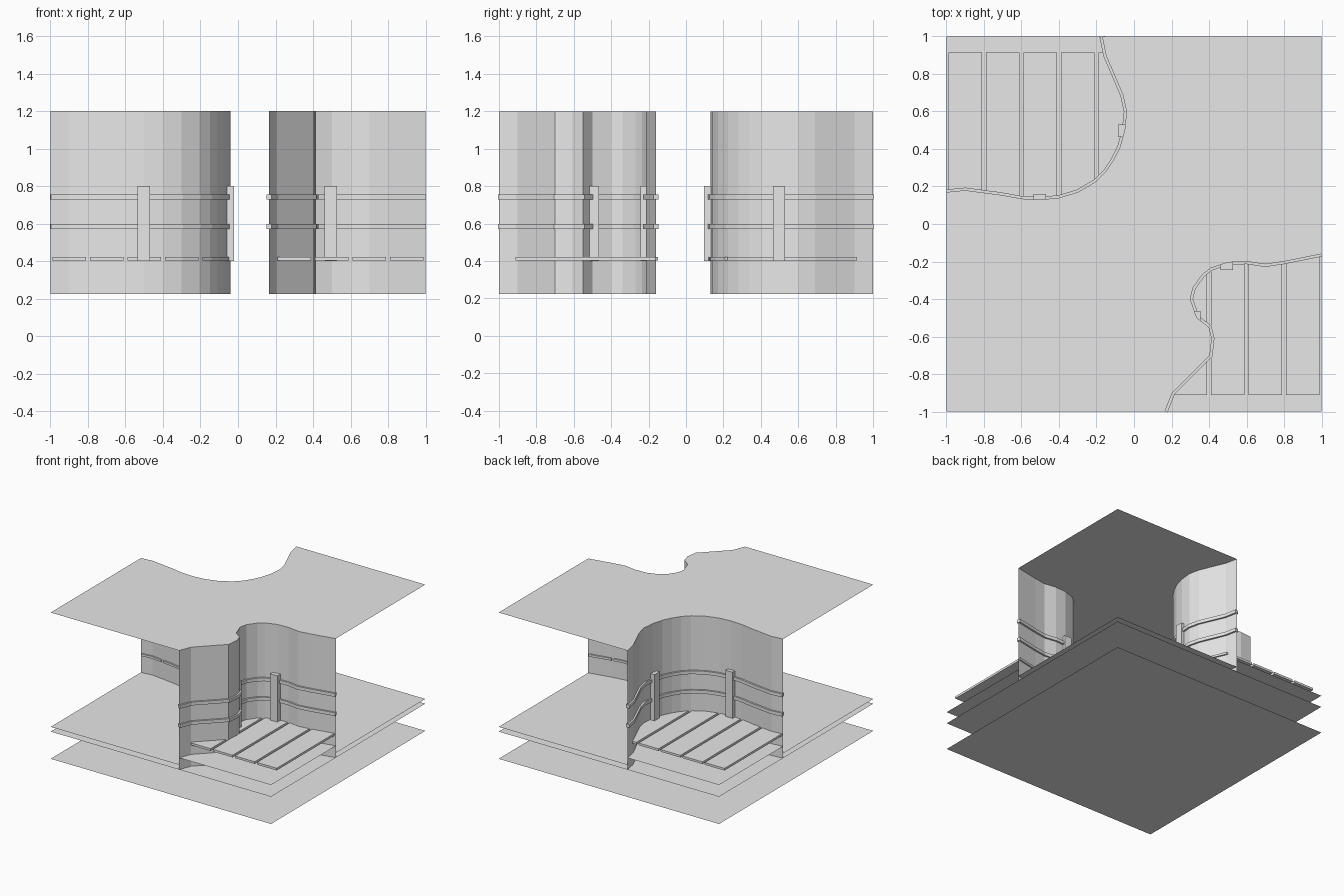
import bpy, bmesh
from mathutils import Vector

cube = bpy.data.objects.get("Cube")
if cube:
    bpy.data.objects.remove(cube)

grey = bpy.data.materials.new("light_grey")
grey.use_nodes = True
grey.diffuse_color = (0.8, 0.8, 0.8, 1)
grey.node_tree.nodes["Principled BSDF"].inputs["Base Color"].default_value = (0.8, 0.8, 0.8, 1)

# Wall paths: each cuts off one corner, with the corner on the right-hand side
back_path = [(-.17, 1), (-.15, .9), (-.06, .69), (-.04, .6), (-.05, .5), (-.075, .41),
             (-.11, .34), (-.15, .28), (-.205, .225), (-.3, .17), (-.4, .14),
             (-.5, .13), (-.6, .135), (-.71, .155), (-.9, .18), (-1, .17)]
front_path = [(.165, -1), (.205, -.9), (.405, -.7), (.415, -.61), (.4, -.55), (.335, -.5),
              (.3, -.4), (.315, -.34), (.365, -.27), (.41, -.235), (.5, -.205),
              (.6, -.2), (.7, -.215), (.8, -.2), (1, -.16)]


def finish(name, bm):
    bmesh.ops.recalc_face_normals(bm, faces=bm.faces)
    mesh = bpy.data.meshes.new(name)
    bm.to_mesh(mesh)
    bm.free()
    mesh.materials.append(grey)
    obj = bpy.data.objects.new(name, mesh)
    bpy.context.collection.objects.link(obj)
    return obj


def flat(points, z):
    bm = bmesh.new()
    bm.faces.new([bm.verts.new((x, y, z)) for x, y in points])
    bmesh.ops.recalc_face_normals(bm, faces=bm.faces)
    if next(iter(bm.faces)).normal.z < 0:
        bmesh.ops.reverse_faces(bm, faces=bm.faces)
    return bm


def sheet(name, points, z):
    mesh = bpy.data.meshes.new(name)
    bm = flat(points, z)
    bm.to_mesh(mesh)
    bm.free()
    mesh.materials.append(grey)
    bpy.context.collection.objects.link(bpy.data.objects.new(name, mesh))


def raise_up(bm, height):
    out = bmesh.ops.extrude_face_region(bm, geom=bm.faces[:])
    verts = [g for g in out["geom"] if isinstance(g, bmesh.types.BMVert)]
    bmesh.ops.translate(bm, verts=verts, vec=(0, 0, height))


def offset(path, d):
    """Mitred copy of the path, moved to its left by d."""
    pts = [Vector(p) for p in path]
    dirs = [(b - a).normalized() for a, b in zip(pts, pts[1:])]
    result = []
    for i, p in enumerate(pts):
        a, b = dirs[max(i - 1, 0)], dirs[min(i, len(dirs) - 1)]
        n = Vector((-a.y - b.y, a.x + b.x)).normalized()
        result.append(p + n * (d / n.dot(Vector((-a.y, a.x)))))
    return result


def wall(name, path, z0, z1):
    bm = bmesh.new()
    low, high = [[bm.verts.new((x, y, z)) for x, y in path] for z in (z0, z1)]
    for i in range(len(path) - 1):
        bm.faces.new((low[i], low[i + 1], high[i + 1], high[i]))
    finish(name, bm)


def rail(name, path, z, height=.027, half=.014):
    bm = bmesh.new()
    a, b = [[bm.verts.new((x, y, z)) for x, y in offset(path, d)] for d in (half, -half)]
    for i in range(len(path) - 1):
        bm.faces.new((a[i], b[i], b[i + 1], a[i + 1]))
    raise_up(bm, height)
    finish(name, bm)


def post(name, x, y, size=.065, z0=.4, z1=.8):
    h = size / 2
    bm = flat([(x - h, y - h), (x + h, y - h), (x + h, y + h), (x - h, y + h)], z0)
    raise_up(bm, z1 - z0)
    finish(name, bm)


def plank(name, outline, x0, x1, y_end):
    bm = flat(outline, .403)
    bmesh.ops.triangulate(bm, faces=bm.faces[:])
    side = 1 if y_end > 0 else -1
    for co, no in (((x0, 0, 0), (-1, 0, 0)), ((x1, 0, 0), (1, 0, 0)),
                   ((0, y_end, 0), (0, side, 0))):
        bmesh.ops.bisect_plane(bm, geom=bm.verts[:] + bm.edges[:] + bm.faces[:],
                               plane_co=co, plane_no=no, clear_outer=True)
    if not bm.faces:
        bm.free()
        return
    bmesh.ops.dissolve_limit(bm, angle_limit=.01, verts=bm.verts[:], edges=bm.edges[:])
    raise_up(bm, .018)
    finish(name, bm)


# Flat layers: base, bed, ground and upper level
square = [(-1, -1), (1, -1), (1, 1), (-1, 1)]
land = [(-1, -1)] + front_path + [(1, 1)] + back_path
sheet("base_sheet", square, 0)
sheet("bed_sheet", square, .223)
sheet("ground_sheet", land, .262)
sheet("upper_sheet", land, 1.2)

# Each corner has a wall, a low sheet, planks, two rails and two posts
corners = [("back", back_path, (-1, 1), .915, [(-.503, .128), (-.053, .497)]),
           ("front", front_path, (1, -1), -.912, [(.495, -.212), (.323, -.497)])]
for name, path, corner, y_end, posts in corners:
    wall(name + "_wall", path, .223, 1.2)
    sheet(name + "_low_sheet", path + [corner], .32)
    for level, z in (("lower", .57), ("upper", .728)):
        rail(f"{name}_{level}_rail", path, z)
    for i, (x, y) in enumerate(posts):
        post(f"{name}_post_{i + 1}", x, y)
    outline = offset(path, .012) + [corner]
    for i in range(5):
        left = -1 + .2 * i if corner[0] < 0 else .2 * i
        plank(f"{name}_plank_{i + 1}", outline, left + .01, left + .19, y_end)
